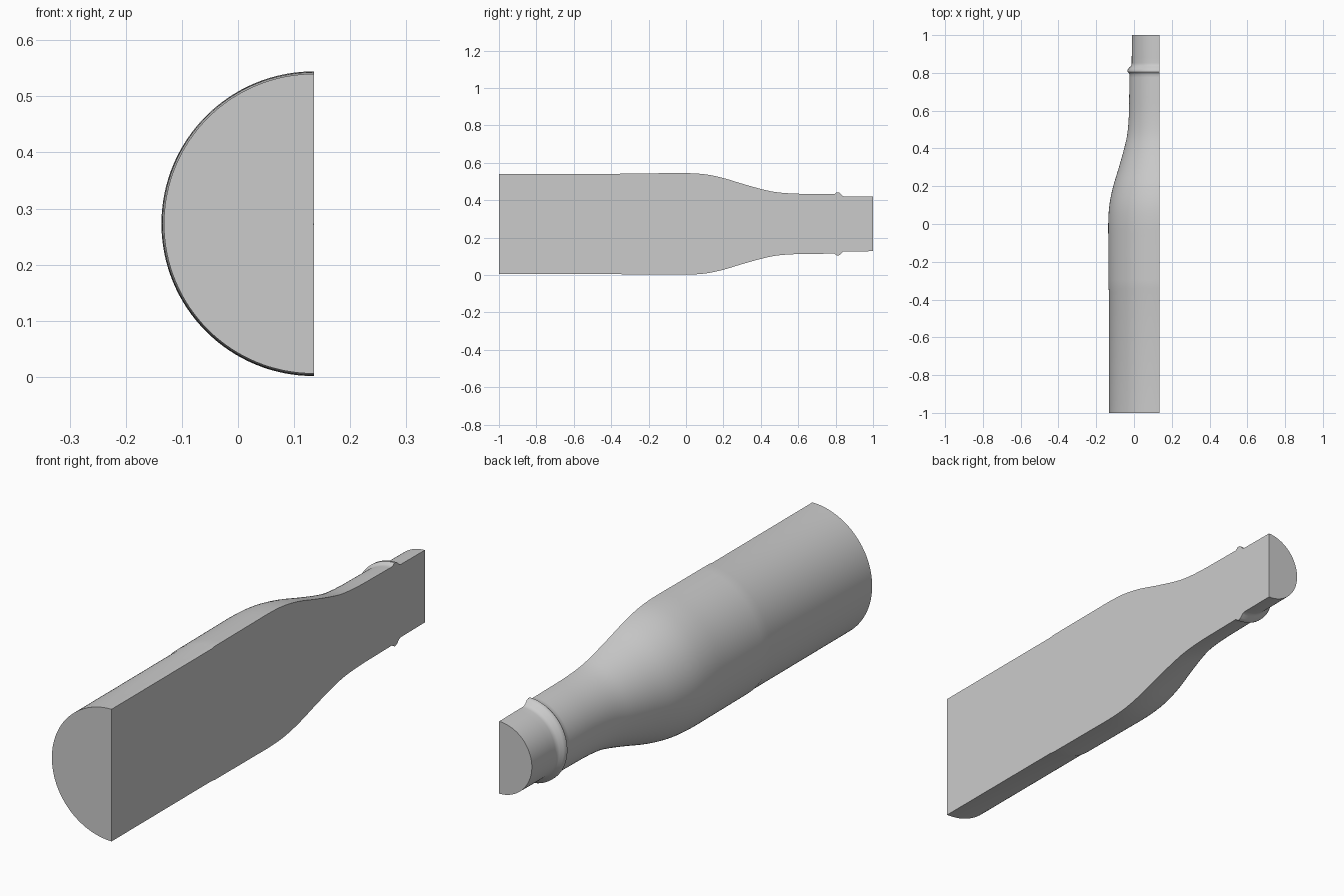
import bpy
import bmesh
import math
from mathutils import Vector

cube = bpy.data.objects.get("Cube")
if cube:
    bpy.data.objects.remove(cube, do_unlink=True)

AXIS = Vector((0.135, 0, 0.273))   # centre line of the bottle, on the cut plane
SEGMENTS = 64

# Outline as (distance along y, radius): straight base, shoulder, neck
base = [(-1, 0.267), (-0.36, 0.267)]
shoulder = [(-0.34, 0.27), (-0.1, 0.271), (0.02, 0.271), (0.11, 0.264),
            (0.2, 0.245), (0.3, 0.215), (0.4, 0.187), (0.48, 0.17),
            (0.58, 0.162), (0.7, 0.16), (0.792, 0.159)]
collar = [(0.796, 0.161), (0.806, 0.169), (0.815, 0.169), (0.824, 0.164),
          (0.834, 0.153), (0.842, 0.148), (0.852, 0.147)]
mouth = [(0.88, 0.147), (1, 0.146)]


def smooth_path(points, steps=4):
    """Catmull-Rom curve through the points."""
    pts = [Vector(p) for p in points]
    pts = [pts[0]] + pts + [pts[-1]]
    out = []
    for a, b, c, d in zip(pts, pts[1:], pts[2:], pts[3:]):
        for i in range(steps):
            t = i / steps
            out.append(0.5 * (2 * b + (c - a) * t
                              + (2 * a - 5 * b + 4 * c - d) * t ** 2
                              + (3 * b - a - 3 * c + d) * t ** 3))
    return out + [pts[-1]]


outline = [(-1, 0)] + base + smooth_path(shoulder) + collar + mouth + [(1, 0)]

# Half turn of the outline, ends included
bm = bmesh.new()
verts = [bm.verts.new((AXIS.x, y, AXIS.z + r)) for y, r in outline]
edges = [bm.edges.new(pair) for pair in zip(verts, verts[1:])]
bmesh.ops.spin(bm, geom=verts + edges, cent=AXIS, axis=(0, 1, 0),
               angle=-math.pi, steps=SEGMENTS)
bmesh.ops.remove_doubles(bm, verts=bm.verts[:], dist=0.0001)

# Flat cut face
rim = [e for e in bm.edges if e.is_boundary]
bmesh.ops.holes_fill(bm, edges=rim, sides=0)
bmesh.ops.recalc_face_normals(bm, faces=bm.faces[:])

mesh = bpy.data.meshes.new("half_bottle")
bm.to_mesh(mesh)
bm.free()
bottle = bpy.data.objects.new("half_bottle", mesh)
bpy.context.collection.objects.link(bottle)

# Plain grey
grey = bpy.data.materials.new("plain_grey")
grey.use_nodes = True
colour = (0.6, 0.6, 0.6, 1)
grey.diffuse_color = colour
grey.node_tree.nodes["Principled BSDF"].inputs["Base Color"].default_value = colour
mesh.materials.append(grey)

# Smooth body with sharp ends
bpy.ops.object.select_all(action='DESELECT')
bottle.select_set(True)
bpy.context.view_layer.objects.active = bottle
bpy.ops.object.shade_smooth_by_angle(angle=math.radians(30))
